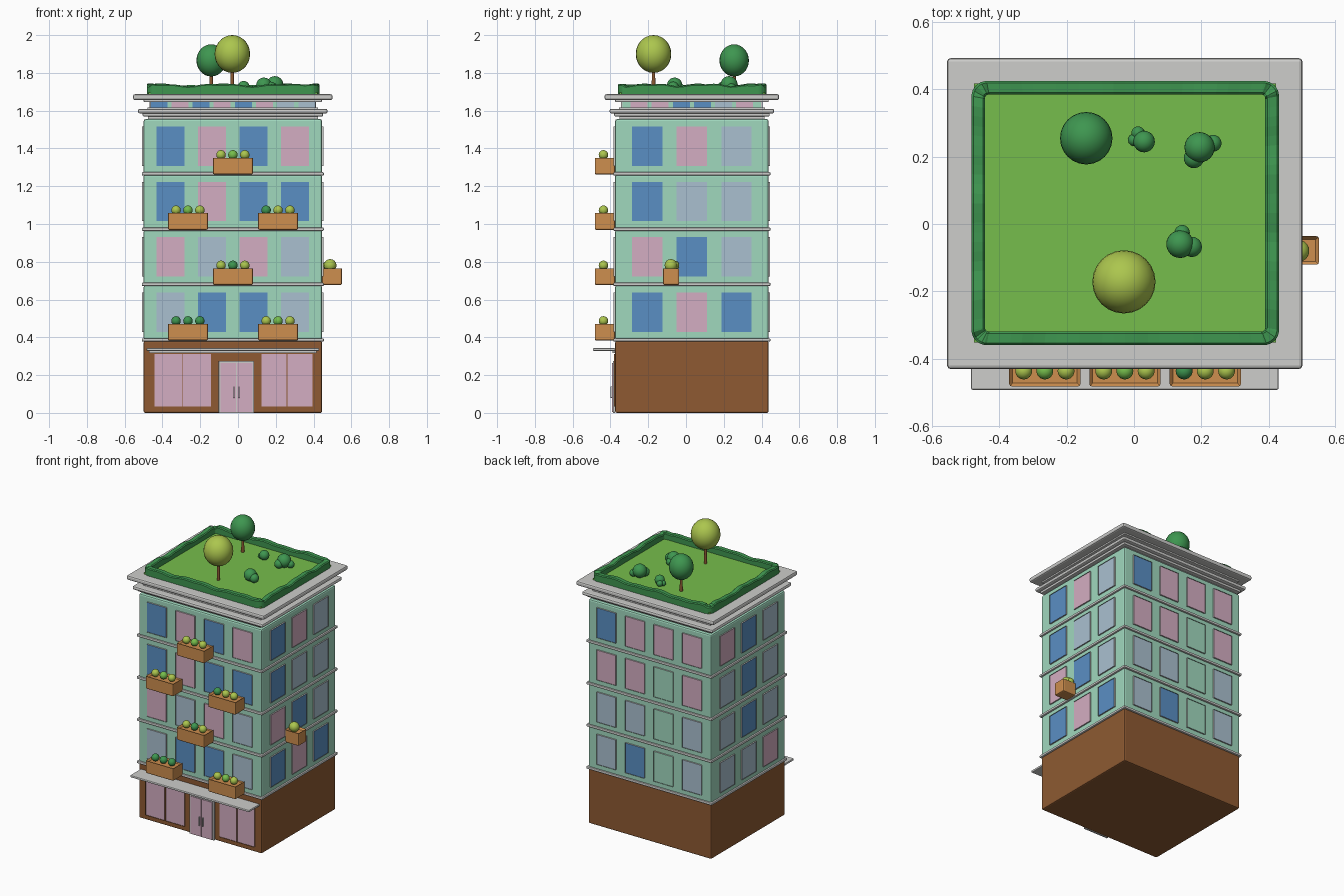
import bpy, bmesh, math
from mathutils import Vector, Matrix

if "Cube" in bpy.data.objects:
    bpy.data.objects.remove(bpy.data.objects["Cube"])

def material(name, r, g, b):
    lin = lambda c: ((c / 255 + 0.055) / 1.055) ** 2.4 if c > 10 else c / 255 / 12.92
    m = bpy.data.materials.new(name)
    m.diffuse_color = (lin(r), lin(g), lin(b), 1)
    m.use_nodes = True
    m.node_tree.nodes["Principled BSDF"].inputs["Base Color"].default_value = m.diffuse_color
    return m

MINT = material("mint_wall", 160, 216, 190)
BLUE = material("blue_glass", 90, 143, 196)
PINK = material("pink_glass", 212, 174, 194)
PALE = material("pale_glass", 170, 192, 208)
BROWN = material("brown_base", 142, 90, 50)
TERRA = material("planter_orange", 205, 142, 78)
GRASS = material("grass_green", 118, 190, 76)
HEDGE = material("hedge_green", 62, 150, 80)
LIME = material("lime_leaf", 172, 198, 78)
GREY = material("stone_grey", 205, 205, 203)
GLASS = {"B": BLUE, "P": PINK, "L": PALE, "G": MINT}

CX, CY, HX, HY = -0.0275, 0.031, 0.472, 0.406   # building centre and half size

def finish(bm, name, mats, smooth=False):
    bmesh.ops.recalc_face_normals(bm, faces=bm.faces)
    me = bpy.data.meshes.new(name)
    bm.to_mesh(me)
    bm.free()
    for m in mats:
        me.materials.append(m)
    if smooth:
        for p in me.polygons:
            p.use_smooth = True
    ob = bpy.data.objects.new(name, me)
    bpy.context.collection.objects.link(ob)
    return ob

def box(name, lo, hi, mat, bevel=0.0):
    bm = bmesh.new()
    lo, hi = Vector(lo), Vector(hi)
    bmesh.ops.create_cube(bm, size=1, matrix=Matrix.Translation((lo + hi) / 2)
                          @ Matrix.Diagonal((*(hi - lo), 1)))
    if bevel:
        bmesh.ops.bevel(bm, geom=bm.edges[:], offset=bevel, segments=2,
                        profile=0.5, affect='EDGES')
    return finish(bm, name, [mat])

def tier(name, z0, z1, grow, mat, bevel=0.0):
    """Slab following the building outline, grown by the given amount."""
    return box(name, (CX - HX - grow, CY - HY - grow, z0),
               (CX + HX + grow, CY + HY + grow, z1), mat, bevel)

def ball(name, c, r, mat, rz=None):
    bm = bmesh.new()
    bmesh.ops.create_uvsphere(bm, u_segments=24, v_segments=14, radius=1,
                              matrix=Matrix.Translation(c) @ Matrix.Diagonal((r, r, rz or r, 1)))
    return finish(bm, name, [mat], True)

# side -> (wall centre, direction along wall seen from outside, outward normal)
SIDES = {
    "front": (Vector((CX, CY - HY, 0)), Vector((1, 0, 0)), Vector((0, -1, 0))),
    "right": (Vector((CX + HX, CY, 0)), Vector((0, 1, 0)), Vector((1, 0, 0))),
    "back": (Vector((CX, CY + HY, 0)), Vector((-1, 0, 0)), Vector((0, 1, 0))),
    "left": (Vector((CX - HX, CY, 0)), Vector((0, -1, 0)), Vector((-1, 0, 0))),
}

def window(name, side, u, w, z0, z1, glass, inset=0.0, frame=GREY, rim=0.005):
    """Thin framed plate whose front face is inset and pushed in as glass."""
    o, d, n = SIDES[side]
    o = o - n * inset
    bm = bmesh.new()
    ring = [(u - w / 2, z0), (u + w / 2, z0), (u + w / 2, z1), (u - w / 2, z1)]
    f = bm.faces.new([bm.verts.new(o + d * a + n * 0.009 + Vector((0, 0, z))) for a, z in ring])
    back = [bm.verts.new(v.co - n * 0.009) for v in f.verts]
    vs = list(f.verts)
    for i in range(4):
        j = (i + 1) % 4
        bm.faces.new((vs[i], back[i], back[j], vs[j]))
    bmesh.ops.inset_region(bm, faces=[f], thickness=rim)
    bmesh.ops.translate(bm, verts=f.verts, vec=-n * 0.004)
    f.material_index = 1
    finish(bm, name, [frame, glass])

# Base and storeys
tier("ground_floor", 0, 0.38, 0, BROWN, 0.008)
LEVELS = [0.387, 0.681, 0.973, 1.266]
for i, z in enumerate(LEVELS):
    tier(f"storey_{i+1}", z, z + 0.289, 0, MINT, 0.01)
    tier(f"ledge_{i+1}", z - 0.009, z + 0.008, 0.01, GREY, 0.005)

# Windows: rows from the lowest storey up, columns left to right from outside
ROWS = {
    "front": ["LBBL", "PLPL", "BPBB", "BPBP"],
    "right": ["BPB", "PBL", "BLL", "BPL"],
    "back": ["LBGL", "LLGL", "PPGP", "BPPP"],
    "left": ["LLP", "LBL", "LBL", "PBL"],
}
for side, rows in ROWS.items():
    step, w = (0.2195, 0.148) if len(rows[0]) == 4 else (0.236, 0.16)
    for i, row in enumerate(rows):
        for j, key in enumerate(row):
            u = (j - (len(row) - 1) / 2) * step
            z = LEVELS[i] + 0.042
            window(f"{side}_window_{i+1}_{j+1}", side, u, w, z, z + 0.208, GLASS[key])

# Cornice with a low attic strip
tier("cornice_foot", 1.55, 1.575, -0.022, GREY)
tier("cornice_step", 1.57, 1.588, 0.005, GREY, 0.004)
tier("lower_cornice", 1.585, 1.61, 0.03, GREY, 0.01)
tier("attic_step", 1.608, 1.617, -0.02, GREY)
tier("attic_wall", 1.6, 1.665, -0.04, MINT)
tier("upper_cornice_step", 1.646, 1.66, 0.0, GREY, 0.004)
tier("roof_slab", 1.656, 1.687, 0.056, GREY, 0.01)
for side, keys in {"front": "BPBPBPLL", "right": "PPBBLP", "back": "BPPLPBPL", "left": "PBLLBP"}.items():
    for j, key in enumerate(keys):
        window(f"{side}_attic_window_{j+1}", side, (j - (len(keys) - 1) / 2) * 0.112, 0.09,
               1.617, 1.646, GLASS[key], 0.04, GREY, 0.002)

# Shop front, door and canopy
for j, (a, b) in enumerate([(-0.442, -0.295), (-0.29, -0.143), (0.124, 0.257), (0.262, 0.395)]):
    window(f"shop_window_{j+1}", "front", (a + b) / 2 - CX, b - a, 0.035, 0.312, PINK, 0.002, BROWN, 0.003)
yf = CY - HY
box("door_frame", (-0.102, yf - 0.012, 0), (0.086, yf, 0.275), GREY, 0.002)
for s in (-1, 1):
    x = -0.008 + s * 0.043
    box("door_leaf", (x - 0.041, yf - 0.016, 0.004), (x + 0.041, yf - 0.01, 0.264), PINK)
    x = -0.008 + s * 0.013
    box("door_handle", (x - 0.003, yf - 0.026, 0.08), (x + 0.003, yf - 0.014, 0.14), GREY, 0.001)
box("canopy", (-0.484, -0.493, 0.328), (0.43, yf, 0.343), GREY, 0.005)
box("canopy_support", (-0.47, yf - 0.015, 0.318), (0.415, yf, 0.33), GREY)

# Flower boxes
def planter(name, lo, hi, plants):
    bm = bmesh.new()
    lo, hi = Vector(lo), Vector(hi)
    bmesh.ops.create_cube(bm, size=1, matrix=Matrix.Translation((lo + hi) / 2)
                          @ Matrix.Diagonal((*(hi - lo), 1)))
    top = max(bm.faces, key=lambda f: f.calc_center_median().z)
    bmesh.ops.bevel(bm, geom=[e for e in bm.edges if e not in top.edges[:]],
                    offset=0.008, segments=2, profile=0.5, affect='EDGES')
    top = max(bm.faces, key=lambda f: f.calc_center_median().z)
    bmesh.ops.inset_region(bm, faces=[top], thickness=0.01)
    bmesh.ops.translate(bm, verts=top.verts, vec=(0, 0, -0.012))
    finish(bm, name, [TERRA])
    for x, y, r, m in plants:
        ball(name + "_plant", (x, y, hi.z + 0.016), r, m)

LEAF = {"l": LIME, "d": HEDGE, "g": GRASS}
for k, (x, lev, keys) in enumerate([(-0.265, 0, "ddd"), (0.212, 0, "lgl"), (-0.027, 1, "ldl"),
                                    (-0.265, 2, "lgl"), (0.212, 2, "dll"), (-0.027, 3, "lgl")]):
    z = LEVELS[lev] - 0.004
    planter(f"flower_box_{k+1}", (x - 0.106, -0.483, z), (x + 0.106, yf, z + 0.088),
            [(x + (i - 1) * 0.063, -0.437, 0.025, LEAF[c]) for i, c in enumerate(keys)])
planter("side_flower_box", (CX + HX, -0.121, 0.677), (0.55, -0.036, 0.765),
        [(0.488, -0.08, 0.033, LIME), (0.475, -0.06, 0.024, LIME)])

# Roof lawn and wavy hedge
box("roof_lawn", (-0.475, -0.352, 1.68), (0.422, 0.417, 1.697), GRASS)

def rounded_loop(x0, x1, y0, y1, r, n=9, m=24):
    """Outline points with rounded corners and evenly divided sides."""
    corners = [(x1 - r, y0 + r, -90), (x1 - r, y1 - r, 0), (x0 + r, y1 - r, 90), (x0 + r, y0 + r, 180)]
    pts = []
    for i, (cx, cy, a) in enumerate(corners):
        for k in range(n):
            t = math.radians(a + 90 * k / (n - 1))
            pts.append(Vector((cx + r * math.cos(t), cy + r * math.sin(t), 0)))
        nx, ny, na = corners[(i + 1) % 4]
        t = math.radians(na)
        end = Vector((nx + r * math.cos(t), ny + r * math.sin(t), 0))
        start = pts[-1].copy()
        pts += [start.lerp(end, k / m) for k in range(1, m)]
    return pts

outer = rounded_loop(-0.483, 0.431, -0.36, 0.425, 0.045)
inner = rounded_loop(-0.443, 0.39, -0.32, 0.385, 0.012)
bm = bmesh.new()
rings = []
for i, (o, n) in enumerate(zip(outer, inner)):
    h = 1.737 + 0.005 * math.sin(i * 0.62) + 0.003 * math.sin(i * 1.3 + 1)
    prof = [(0, 1.686), (0, h - 0.006), (0.15, h), (0.85, h), (1, h - 0.006), (1, 1.686)]
    rings.append([bm.verts.new(o.lerp(n, t) + Vector((0, 0, z))) for t, z in prof])
for i, a in enumerate(rings):
    b = rings[(i + 1) % len(rings)]
    for k in range(6):
        bm.faces.new((a[k], b[k], b[(k + 1) % 6], a[(k + 1) % 6]))
finish(bm, "roof_hedge", [HEDGE])

# Trees
for name, x, y, z, r, rz, m in [("light_tree", -0.03, -0.172, 1.9, 0.094, 0.1, LIME),
                                ("dark_tree", -0.142, 0.255, 1.866, 0.078, 0.085, HEDGE)]:
    ball(name + "_crown", (x, y, z), r, m, rz)
    bm = bmesh.new()
    bmesh.ops.create_cone(bm, cap_ends=True, segments=12, radius1=0.01, radius2=0.008,
                          depth=z - 1.69, matrix=Matrix.Translation((x, y, (z + 1.69) / 2)))
    finish(bm, name + "_trunk", [BROWN])

# Bushes, each a cluster of three balls
for x, y, r in [(0.03, 0.245, 0.032), (0.012, 0.27, 0.02), (0.0, 0.25, 0.018),
                (0.195, 0.228, 0.045), (0.235, 0.24, 0.025), (0.178, 0.196, 0.03),
                (0.137, -0.06, 0.041), (0.143, -0.026, 0.023), (0.172, -0.068, 0.03)]:
    ball("bush", (x, y, 1.695 + r * 0.95), r, HEDGE)
